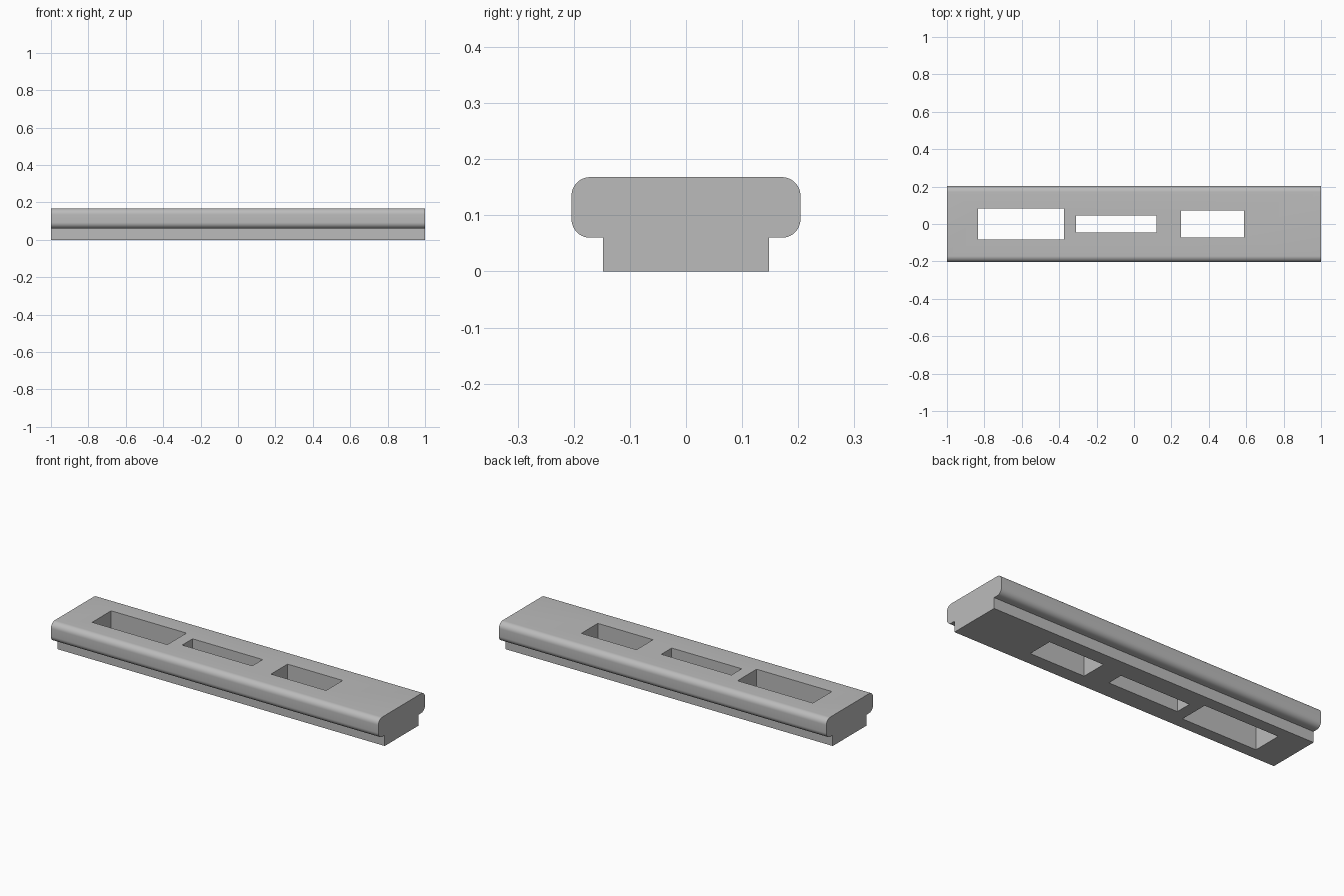
import bpy, bmesh, math
from math import cos, sin, radians

if "Cube" in bpy.data.objects:
    bpy.data.objects.remove(bpy.data.objects["Cube"], do_unlink=True)

HEIGHT, LEDGE = 0.168, 0.06
RAIL, FOOT, RADIUS = 0.204, 0.148, 0.033

# One colour for the whole part
grey = bpy.data.materials.new("plain_grey")
grey.use_nodes = True
colour = (0.5, 0.5, 0.5, 1)
grey.diffuse_color = colour
grey.node_tree.nodes["Principled BSDF"].inputs["Base Color"].default_value = colour


def extrude_object(name, points, offset):
    """Make a closed prism from a flat outline swept along offset."""
    bm = bmesh.new()
    face = bm.faces.new([bm.verts.new(p) for p in points])
    swept = bmesh.ops.extrude_face_region(bm, geom=[face])
    verts = [v for v in swept["geom"] if isinstance(v, bmesh.types.BMVert)]
    bmesh.ops.translate(bm, verts=verts, vec=offset)
    bmesh.ops.recalc_face_normals(bm, faces=bm.faces)
    mesh = bpy.data.meshes.new(name)
    bm.to_mesh(mesh)
    bm.free()
    mesh.materials.append(grey)
    obj = bpy.data.objects.new(name, mesh)
    bpy.context.collection.objects.link(obj)
    return obj


def corner(z, start, steps=10):
    """Quarter-round at the outer edge of the rail."""
    angles = [radians(start + 90 * i / steps) for i in range(steps + 1)]
    return [(RAIL - RADIUS + RADIUS * cos(a), z + RADIUS * sin(a)) for a in angles]


# Cross-section: narrow foot under a wider rail with rounded edges
half = [(FOOT, 0), (FOOT, LEDGE)]
half += corner(LEDGE + RADIUS, -90) + corner(HEIGHT - RADIUS, 0)
outline = half + [(-y, z) for y, z in reversed(half)]
bar = extrude_object("slotted_bar", [(-1, y, z) for y, z in outline], (2, 0, 0))

# Rectangular slots right through the bar: left x, right x, half width
slots = [(-0.833, -0.373, 0.083), (-0.309, 0.119, 0.045), (0.252, 0.589, 0.072)]
bpy.ops.object.select_all(action='DESELECT')
bar.select_set(True)
bpy.context.view_layer.objects.active = bar
for x0, x1, w in slots:
    rect = [(x0, -w, -0.1), (x1, -w, -0.1), (x1, w, -0.1), (x0, w, -0.1)]
    cutter = extrude_object("slot_cutter", rect, (0, 0, 0.4))
    cutter.hide_render = True
    cut = bar.modifiers.new("slot", 'BOOLEAN')
    cut.operation = 'DIFFERENCE'
    cut.solver = 'EXACT'
    cut.object = cutter
    bpy.ops.object.modifier_apply(modifier=cut.name)
    bpy.data.objects.remove(cutter, do_unlink=True)

bpy.ops.object.shade_smooth_by_angle(angle=radians(30))
